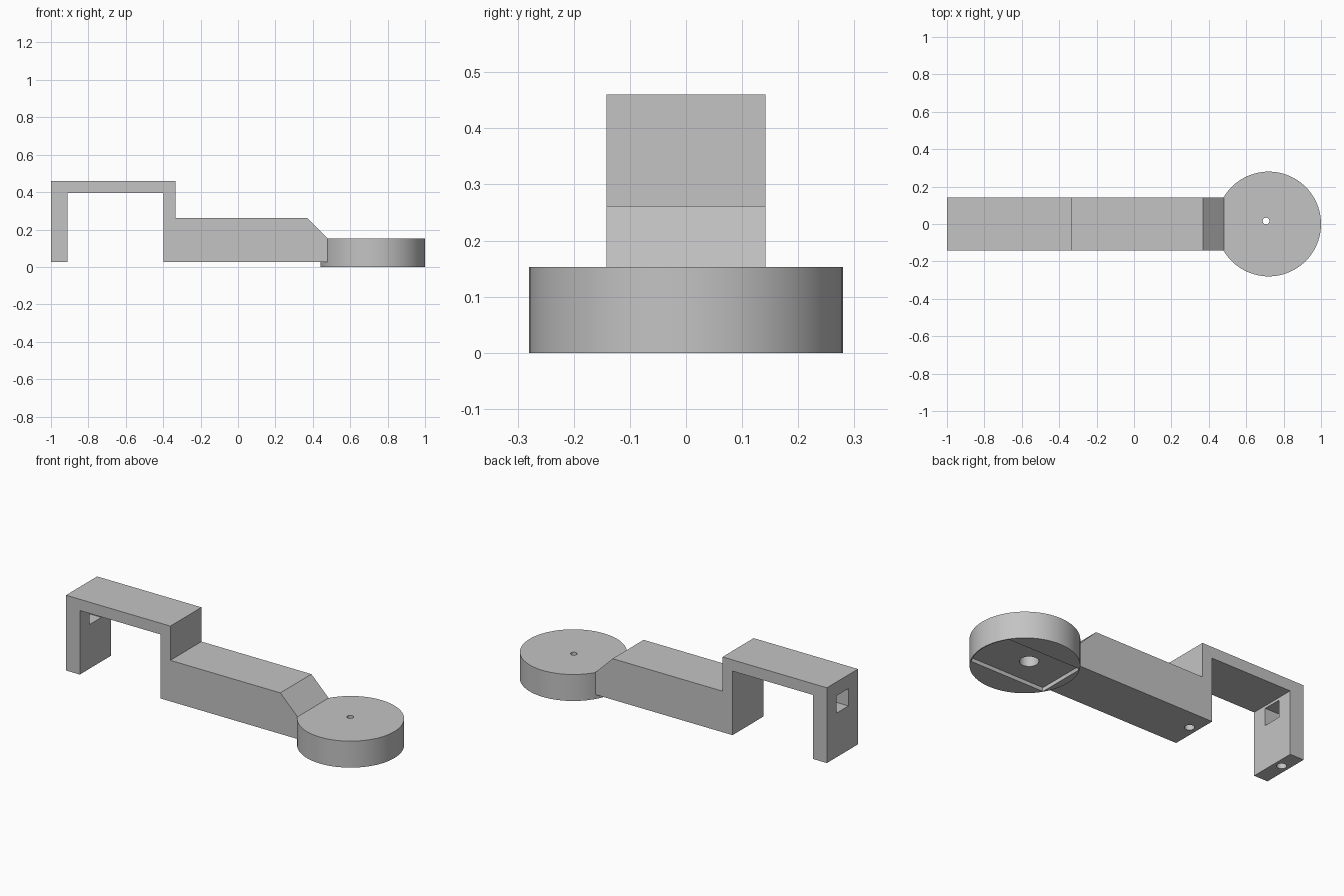
import bpy
import bmesh
from mathutils import Matrix, Vector

if "Cube" in bpy.data.objects:
    bpy.data.objects.remove(bpy.data.objects["Cube"], do_unlink=True)

# Single flat material
grey = bpy.data.materials.new("plain_grey")
grey.use_nodes = True
colour = (0.55, 0.55, 0.55, 1)
grey.diffuse_color = colour
grey.node_tree.nodes["Principled BSDF"].inputs["Base Color"].default_value = colour


def finish(name, bm):
    bmesh.ops.recalc_face_normals(bm, faces=bm.faces)
    mesh = bpy.data.meshes.new(name)
    bm.to_mesh(mesh)
    bm.free()
    mesh.materials.append(grey)
    obj = bpy.data.objects.new(name, mesh)
    bpy.context.collection.objects.link(obj)
    return obj


def cylinder(name, x, y, z0, z1, radius, sides):
    bm = bmesh.new()
    bmesh.ops.create_cone(bm, cap_ends=True, segments=sides, radius1=radius,
                          radius2=radius, depth=z1 - z0,
                          matrix=Matrix.Translation((x, y, (z0 + z1) / 2)))
    return finish(name, bm)


def box(name, low, high):
    low, high = Vector(low), Vector(high)
    bm = bmesh.new()
    bmesh.ops.create_cube(bm, size=1, matrix=Matrix.Translation((low + high) / 2)
                          @ Matrix.Diagonal((high - low).to_4d()))
    return finish(name, bm)


def combine(target, tool, operation="DIFFERENCE"):
    tool.hide_render = True
    mod = target.modifiers.new("cut", "BOOLEAN")
    mod.operation = operation
    mod.solver = "EXACT"
    mod.object = tool
    bpy.context.view_layer.objects.active = target
    bpy.ops.object.modifier_apply(modifier=mod.name)
    bpy.data.objects.remove(tool, do_unlink=True)


HALF = 0.142       # half width of the arm
BASE = 0.025       # underside of the arm
DISC_X, DISC_R, DISC_TOP = 0.72, 0.28, 0.153
HOLE_X, HOLE_Y = 0.706, 0.016

# Arm: one stepped side profile with a raised bridge and end leg
profile = [(-1, BASE), (-1, 0.46), (-0.333, 0.46), (-0.333, 0.262),
           (0.37, 0.262), (0.48, DISC_TOP), (0.48, BASE), (-0.397, BASE),
           (-0.397, 0.395), (-0.912, 0.395), (-0.912, BASE)]
bm = bmesh.new()
face = bm.faces.new([bm.verts.new((x, -HALF, z)) for x, z in profile])
side = bmesh.ops.extrude_face_region(bm, geom=[face])["geom"]
bmesh.ops.translate(bm, vec=(0, 2 * HALF, 0),
                    verts=[g for g in side if isinstance(g, bmesh.types.BMVert)])
arm = finish("stepped_arm", bm)

# Window through the leg and blind screw holes from below
combine(arm, box("window_cutter", (-1.1, -0.055, 0.28), (-0.85, 0.055, 0.38)))
for x in (-0.956, -0.348):
    combine(arm, cylinder("screw_cutter", x, 0.022, -0.05, 0.17, 0.026, 24))

# Round end disc
disc = cylinder("end_disc", DISC_X, 0, 0, DISC_TOP, DISC_R, 96)

# Shallow recess under the disc, leaving a thin rim
recess = cylinder("recess_cutter", DISC_X, 0, -0.05, 0.022, DISC_R - 0.006, 96)
combine(recess, box("recess_limit", (0.482, -HALF, -0.1), (1.1, 0.15, 0.1)),
        "INTERSECT")
combine(disc, recess)

# Socket below and pin hole through the top
combine(disc, cylinder("socket_cutter", HOLE_X, HOLE_Y, -0.05, 0.12, 0.05, 20))
combine(disc, cylinder("pin_cutter", HOLE_X, HOLE_Y, 0.05, 0.2, 0.018, 20))

for obj in (arm, disc):
    bpy.ops.object.select_all(action="DESELECT")
    obj.select_set(True)
    bpy.context.view_layer.objects.active = obj
    bpy.ops.object.shade_smooth_by_angle(angle=0.5)
